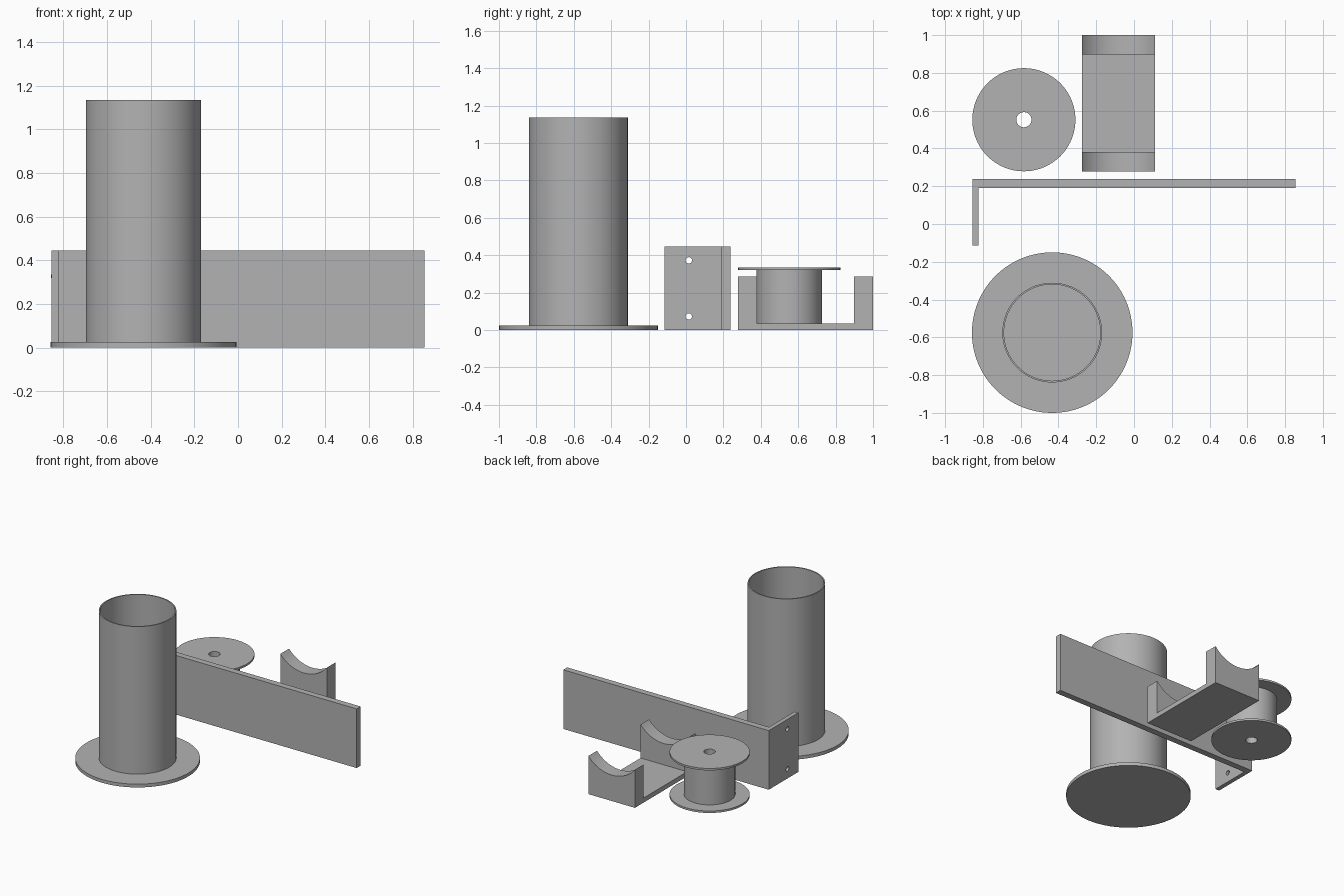
import bpy, bmesh, math

if "Cube" in bpy.data.objects:
    bpy.data.objects.remove(bpy.data.objects["Cube"])

grey = bpy.data.materials.new("plain grey")
grey.diffuse_color = (0.45, 0.45, 0.45, 1)
grey.use_nodes = True
grey.node_tree.nodes["Principled BSDF"].inputs["Base Color"].default_value = grey.diffuse_color


def make_object(name, bm, loc=(0, 0, 0)):
    bmesh.ops.recalc_face_normals(bm, faces=bm.faces)
    mesh = bpy.data.meshes.new(name)
    bm.to_mesh(mesh)
    bm.free()
    mesh.materials.append(grey)
    ob = bpy.data.objects.new(name, mesh)
    ob.location = loc
    bpy.context.collection.objects.link(ob)
    bpy.ops.object.select_all(action='DESELECT')
    bpy.context.view_layer.objects.active = ob
    ob.select_set(True)
    bpy.ops.object.shade_smooth_by_angle(angle=math.radians(30))
    return ob


def lathe(name, profile, loc, closed=False, steps=96):
    """Revolve (radius, z) points around the vertical axis."""
    bm = bmesh.new()
    verts = [bm.verts.new((r, 0, z)) for r, z in profile]
    pairs = list(zip(verts, verts[1:]))
    if closed:
        pairs.append((verts[-1], verts[0]))
    edges = [bm.edges.new(p) for p in pairs]
    bmesh.ops.spin(bm, geom=verts + edges, axis=(0, 0, 1), cent=(0, 0, 0),
                   angle=math.tau, steps=steps)
    bmesh.ops.remove_doubles(bm, verts=bm.verts, dist=1e-5)
    return make_object(name, bm, loc)


def extrude(name, points, offset):
    """Extrude a flat outline of 3D points."""
    bm = bmesh.new()
    face = bm.faces.new([bm.verts.new(p) for p in points])
    new = bmesh.ops.extrude_face_region(bm, geom=[face])["geom"]
    bmesh.ops.translate(bm, vec=offset,
                        verts=[v for v in new if isinstance(v, bmesh.types.BMVert)])
    return make_object(name, bm)


# Open tube standing on a solid round flange
lathe("flanged_tube", [(0, 0), (0.425, 0), (0.425, 0.025), (0.264, 0.025),
                       (0.264, 1.135), (0.255, 1.135), (0.255, 0.025), (0, 0.025)],
      (-0.433, -0.575, 0))

# Spool with a bore right through it
lathe("spool", [(0.04, 0), (0.273, 0), (0.273, 0.015), (0.175, 0.015),
                (0.175, 0.32), (0.273, 0.32), (0.273, 0.335), (0.04, 0.335)],
      (-0.583, 0.552, 0), closed=True)

# L-shaped bracket: long arm with a short mounting leg
outline = [(-0.855, -0.115), (-0.823, -0.115), (-0.823, 0.19),
           (0.855, 0.19), (0.855, 0.237), (-0.855, 0.237)]
bracket = extrude("bracket", [(x, y, 0) for x, y in outline], (0, 0, 0.445))

# Two screw holes through the mounting leg
for i, z in enumerate((0.072, 0.372)):
    bpy.ops.mesh.primitive_cylinder_add(vertices=32, radius=0.017, depth=0.2,
                                        location=(-0.84, 0.015, z),
                                        rotation=(0, math.pi / 2, 0))
    cutter = bpy.context.object
    cutter.name = f"screw_hole_cutter_{i + 1}"
    cutter.hide_render = True
    cutter.hide_set(True)
    cut = bracket.modifiers.new("screw hole", 'BOOLEAN')
    cut.object = cutter
    cut.operation = 'DIFFERENCE'
    cut.solver = 'EXACT'

# Cradle: base plate between two uprights with hollowed tops
X0, X1, TOP, R = -0.275, 0.112, 0.287, 0.25
half, mid = (X1 - X0) / 2, (X0 + X1) / 2
centre_z = TOP + math.sqrt(R * R - half * half)
sweep = math.asin(half / R)
arc = []
for i in range(33):
    a = sweep * (1 - i / 16)
    arc.append((mid + R * math.sin(a), centre_z - R * math.cos(a)))
for name, y, depth in (("cradle_front", 0.278, 0.102), ("cradle_back", 0.897, 0.103)):
    extrude(name, [(x, y, z) for x, z in [(X0, 0), (X1, 0)] + arc], (0, depth, 0))
extrude("cradle_base", [(X0, 0.38, 0), (X1, 0.38, 0), (X1, 0.38, 0.035),
                        (X0, 0.38, 0.035)], (0, 0.517, 0))
